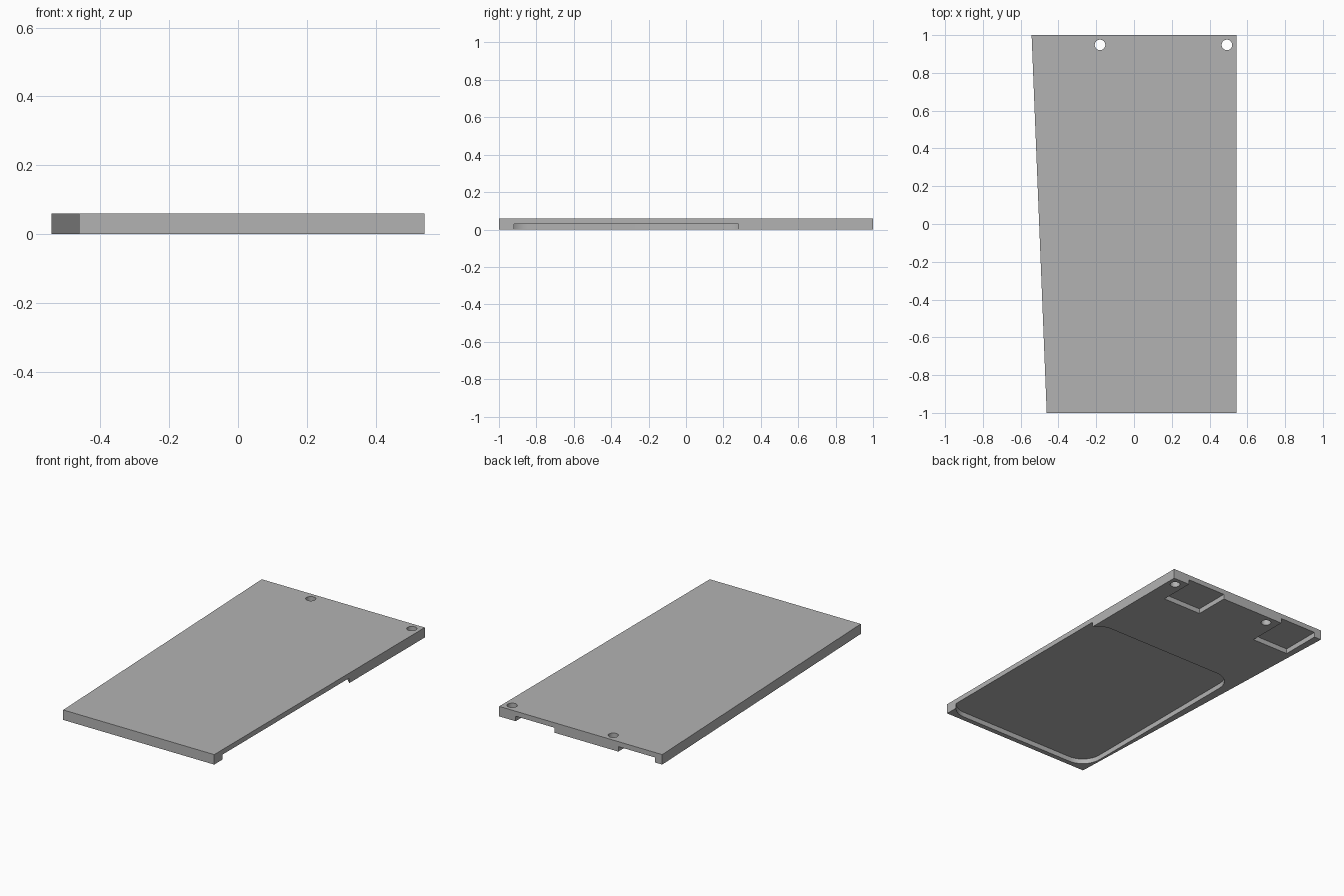
import bpy
import bmesh
from math import cos, sin, pi, radians

if "Cube" in bpy.data.objects:
    bpy.data.objects.remove(bpy.data.objects["Cube"], do_unlink=True)

THICK = 0.06    # plate height
POCKET = 0.03   # depth of the underside pockets

grey = bpy.data.materials.new("plain_grey")
grey.use_nodes = True
colour = (0.45, 0.45, 0.45, 1)
grey.diffuse_color = colour
grey.node_tree.nodes["Principled BSDF"].inputs["Base Color"].default_value = colour


def prism(name, outline, z0, z1):
    """Extrude a flat counter-clockwise outline from z0 to z1."""
    bm = bmesh.new()
    face = bm.faces.new([bm.verts.new((x, y, z0)) for x, y in outline])
    top = bmesh.ops.extrude_face_region(bm, geom=[face])["geom"]
    verts = [v for v in top if isinstance(v, bmesh.types.BMVert)]
    bmesh.ops.translate(bm, verts=verts, vec=(0, 0, z1 - z0))
    bmesh.ops.recalc_face_normals(bm, faces=bm.faces)
    mesh = bpy.data.meshes.new(name)
    bm.to_mesh(mesh)
    bm.free()
    mesh.materials.append(grey)
    obj = bpy.data.objects.new(name, mesh)
    bpy.context.collection.objects.link(obj)
    return obj


def arc(cx, cy, r, start, end, steps):
    return [(cx + r * cos(start + (end - start) * i / steps),
             cy + r * sin(start + (end - start) * i / steps)) for i in range(steps + 1)]


def rounded_rect(x0, x1, y0, y1, r):
    corners = [(x1 - r, y1 - r), (x0 + r, y1 - r), (x0 + r, y0 + r), (x1 - r, y0 + r)]
    return [p for i, (cx, cy) in enumerate(corners)
            for p in arc(cx, cy, r, i * pi / 2, (i + 1) * pi / 2, 10)]


def rect(x0, x1, y0, y1):
    return [(x0, y0), (x1, y0), (x1, y1), (x0, y1)]


# Tapered cover plate
plate = prism("cover_plate", [(-0.462, -1), (0.542, -1), (0.542, 1), (-0.542, 1)], 0, THICK)

# Large rounded recess, open on one long side, and two pockets open at the back
cutters = [
    prism("recess_cutter", rounded_rect(-0.455, 0.565, -0.97, 0.33, 0.12), -0.05, POCKET),
    prism("pocket_cutter", rect(0.175, 0.433, 0.785, 1.1), -0.05, POCKET),
    prism("pocket_cutter", rect(-0.495, -0.25, 0.755, 1.1), -0.05, POCKET),
]
# Screw holes through the back edge
for x in (-0.18, 0.492):
    cutters.append(prism("hole_cutter", arc(x, 0.948, 0.028, 0, 2 * pi, 32)[:-1], -0.05, 0.1))

bpy.context.view_layer.objects.active = plate
for cutter in cutters:
    cutter.hide_render = True
    cut = plate.modifiers.new("cut", "BOOLEAN")
    cut.operation = "DIFFERENCE"
    cut.solver = "EXACT"
    cut.object = cutter
    bpy.ops.object.modifier_apply(modifier=cut.name)
    bpy.data.objects.remove(cutter, do_unlink=True)

# Smooth the round walls, keep the edges sharp
bpy.ops.object.select_all(action="DESELECT")
plate.select_set(True)
bpy.ops.object.shade_smooth_by_angle(angle=radians(30))
